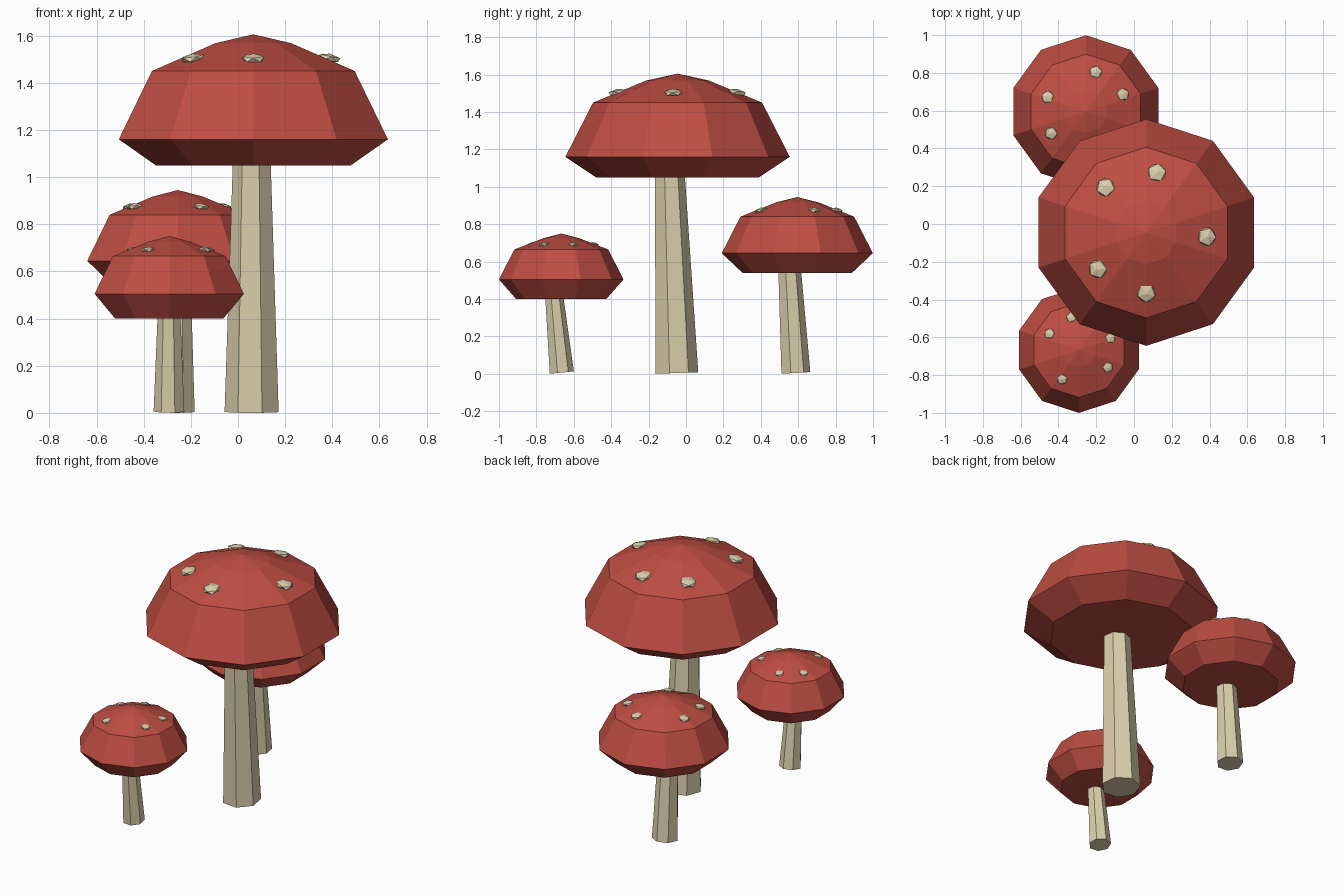
import bpy, bmesh, math
from mathutils import Matrix, Vector

if "Cube" in bpy.data.objects:
    bpy.data.objects.remove(bpy.data.objects["Cube"])


def material(name, rgb):
    m = bpy.data.materials.new(name)
    m.diffuse_color = (*rgb, 1)
    m.use_nodes = True
    m.node_tree.nodes["Principled BSDF"].inputs["Base Color"].default_value = m.diffuse_color
    return m


RED = material("cap_red", (0.52, 0.075, 0.055))
CREAM = material("stem_cream", (0.70, 0.62, 0.41))


def finish(bm, name, mat):
    bmesh.ops.recalc_face_normals(bm, faces=bm.faces[:])
    me = bpy.data.meshes.new(name)
    bm.to_mesh(me)
    bm.free()
    me.materials.append(mat)
    ob = bpy.data.objects.new(name, me)
    bpy.context.collection.objects.link(ob)
    return ob


def make_cap(name, x, y, r, zs):
    """Ten-sided cap: flat underside, flared rim, shallow dome."""
    bm = bmesh.new()
    rings = []
    for k, z in zip((0.725, 1.0, 0.753, 0.28), zs):
        rings.append([bm.verts.new((x + r * k * math.sin(i * math.tau / 10),
                                    y + r * k * math.cos(i * math.tau / 10), z))
                      for i in range(10)])
    bm.faces.new(rings[0])
    for a, b in zip(rings, rings[1:]):
        for i in range(10):
            j = (i + 1) % 10
            bm.faces.new((a[i], a[j], b[j], b[i]))
    apex = bm.verts.new((x, y, zs[4]))
    for i in range(10):
        bm.faces.new((rings[3][i], rings[3][(i + 1) % 10], apex))
    finish(bm, name, RED)


def make_stem(name, x, y, r_low, r_high, height, lean):
    """Tapered seven-sided stem, leaning towards the front."""
    bm = bmesh.new()
    bmesh.ops.create_cone(bm, cap_ends=True, segments=7, radius1=r_low,
                          radius2=r_high, depth=height)
    # put one corner near the back, turned slightly clockwise
    v = min(bm.verts, key=lambda p: p.co.z)
    turn = math.radians(85) - math.atan2(v.co.y, v.co.x)
    m = (Matrix.Translation((x, y, r_low * math.sin(lean)))
         @ Matrix.Rotation(lean, 4, 'X') @ Matrix.Rotation(turn, 4, 'Z')
         @ Matrix.Translation((0, 0, height / 2)))
    bm.transform(m)
    finish(bm, name, CREAM)


def make_spots(name, x, y, r, zs, angles):
    """Squashed faceted lumps set around the dome."""
    bm = bmesh.new()
    slope = (zs[3] - zs[2]) / (r * (0.753 - 0.28))
    dist = r * 0.535
    z = zs[2] + (r * 0.753 - dist) * slope
    for deg in angles:
        a = math.radians(deg)
        m = (Matrix.Translation((x + dist * math.cos(a), y + dist * math.sin(a), z))
             @ Matrix.Rotation(a, 4, 'Z')
             @ Matrix.Rotation(math.radians(11), 4, 'Y')
             @ Matrix.Diagonal((1, 1, 0.36, 1)))
        bmesh.ops.create_icosphere(bm, subdivisions=1, radius=r * 0.09, matrix=m)
    finish(bm, name, CREAM)


# name, cap x, y, radius, cap heights, stem (x, y, low r, high r at cap, lean), spot angles
MUSHROOMS = (
    ("large", 0.065, -0.045, 0.60, (1.05, 1.16, 1.45, 1.568, 1.605),
     (0.060, -0.052, 0.118, 0.082, 2.0), (80, 132, 217, 270, 356)),
    ("medium", -0.255, 0.595, 0.404, (0.54, 0.645, 0.84, 0.917, 0.945),
     (-0.26, 0.585, 0.080, 0.062, 3.4), (25, 76, 159, 212, 297)),
    ("small", -0.2915, -0.667, 0.333, (0.40, 0.505, 0.665, 0.726, 0.75),
     (-0.2915, -0.666, 0.067, 0.049, 5.6), (21, 103, 151, 240, 329)),
)

for size, x, y, r, zs, (sx, sy, r1, r2, lean), angles in MUSHROOMS:
    make_cap(size + "_cap", x, y, r, zs)
    make_stem(size + "_stem", sx, sy, r1, r2, zs[0] + 0.03, math.radians(lean))
    make_spots(size + "_cap_spots", x, y, r, zs, angles)
